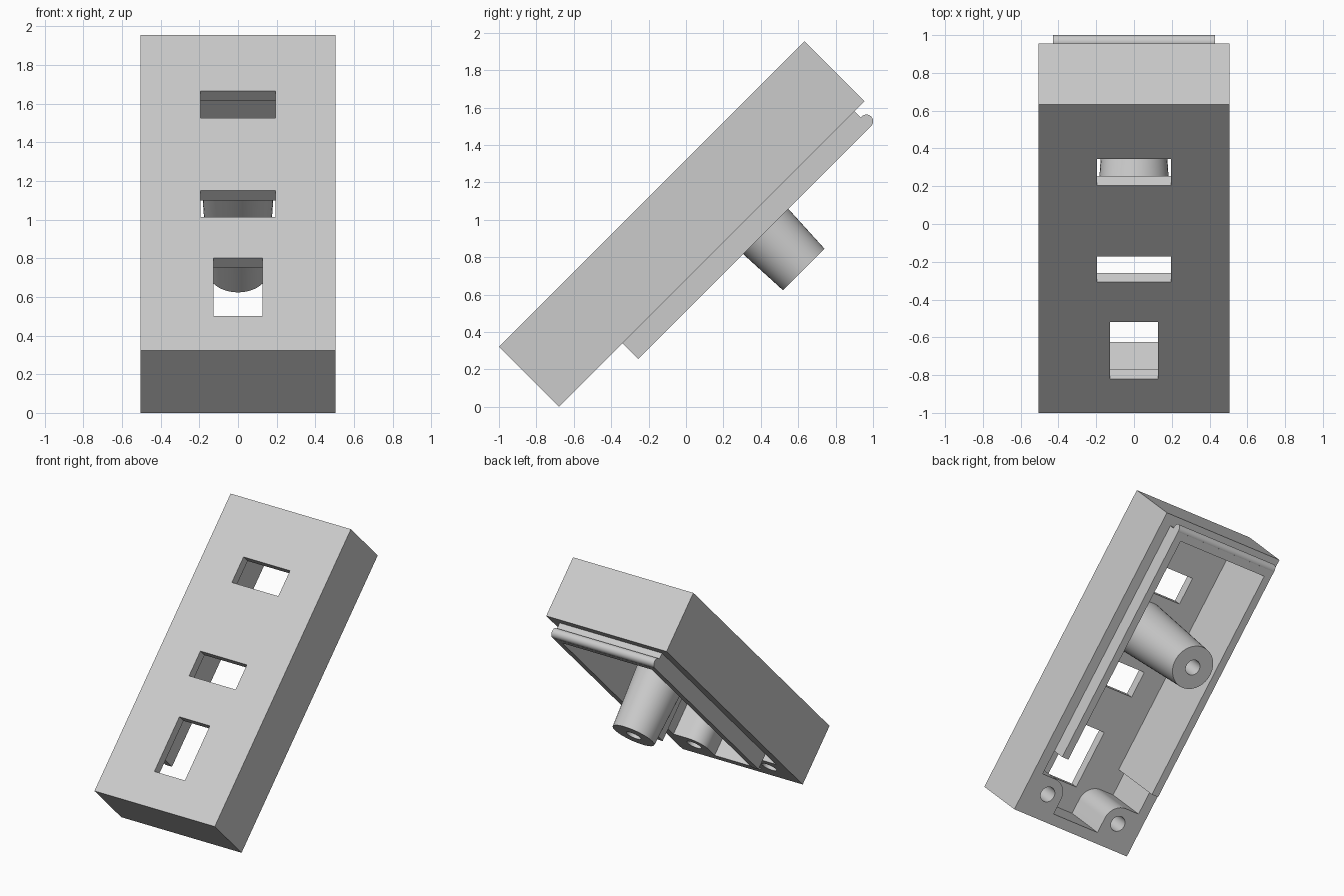
import bpy
import bmesh
from math import pi, cos, sin, radians
from mathutils import Matrix, Vector

cube = bpy.data.objects.get("Cube")
if cube:
    bpy.data.objects.remove(cube, do_unlink=True)

# Case dimensions: x is width, u runs up the slope, v runs from the face to the back
W, L, D = 0.505, 2.309, 0.455
WALL, FLOOR = 0.075, 0.07
IN_X, IN_U = W - WALL, L - WALL
TILT = Matrix.Translation((0, -1, D * cos(pi / 4))) @ Matrix.Rotation(radians(45), 4, 'X')

grey = bpy.data.materials.new("light_grey")
grey.use_nodes = True
grey.diffuse_color = (0.6, 0.6, 0.6, 1)
grey.node_tree.nodes["Principled BSDF"].inputs["Base Color"].default_value = (0.6, 0.6, 0.6, 1)


def make(name, bm):
    bmesh.ops.recalc_face_normals(bm, faces=bm.faces)
    mesh = bpy.data.meshes.new(name)
    bm.to_mesh(mesh)
    bm.free()
    mesh.materials.append(grey)
    ob = bpy.data.objects.new(name, mesh)
    bpy.context.collection.objects.link(ob)
    return ob


def prism(name, outline, v0, v1):
    """Extrude an (x, u) outline from depth v0 to v1."""
    bm = bmesh.new()
    face = bm.faces.new([bm.verts.new((x, u, -v0)) for x, u in outline])
    new = bmesh.ops.extrude_face_region(bm, geom=[face])["geom"]
    bmesh.ops.translate(bm, vec=(0, 0, v0 - v1),
                        verts=[g for g in new if isinstance(g, bmesh.types.BMVert)])
    return make(name, bm)


def block(name, x0, x1, u0, u1, v0, v1):
    return prism(name, [(x0, u0), (x1, u0), (x1, u1), (x0, u1)], v0, v1)


def rod(name, centre, r0, r1, length, axis='Z'):
    bm = bmesh.new()
    bmesh.ops.create_cone(bm, cap_ends=True, segments=48, radius1=r0, radius2=r1, depth=length)
    if axis == 'X':
        bm.transform(Matrix.Rotation(pi / 2, 4, 'Y'))
    bm.transform(Matrix.Translation(Vector(centre)))
    return make(name, bm)


def bore(name, x, u, v0, v1, r):
    return rod(name, (x, u, -(v0 + v1) / 2), r, r, v1 - v0)


def cut(ob, cutters):
    for c in cutters:
        mod = ob.modifiers.new("cut", 'BOOLEAN')
        mod.operation = 'DIFFERENCE'
        mod.solver = 'EXACT'
        mod.object = c
    bpy.context.view_layer.update()
    graph = bpy.context.evaluated_depsgraph_get()
    mesh = bpy.data.meshes.new_from_object(ob.evaluated_get(graph))
    ob.modifiers.clear()
    ob.data = mesh
    for c in cutters:
        bpy.data.objects.remove(c, do_unlink=True)


# Hollow case with three windows in its face
case = block("case", -W, W, 0, L, 0, D)
cutters = [block("cavity", -IN_X, IN_X, WALL, IN_U, FLOOR, D + 0.1)]
for half, u0, u1 in ((0.128, 0.255, 0.679), (0.195, 0.979, 1.171), (0.195, 1.704, 1.902)):
    cutters.append(block("window", -half, half, u0, u1, -0.1, FLOOR + 0.1))
cut(case, cutters)
parts = [case]

# Raised lip lining three inner walls, with a snap bead at the top
T, START, RIM = 0.055, 0.48, 0.573
right = [(-IN_X + T, IN_U - T), (-IN_X + T, START), (-IN_X, START), (-IN_X, IN_U)]
left = [(-x, u) for x, u in reversed(right)]
parts.append(prism("lip", right + left, FLOOR, RIM))
BEAD = 0.036
parts.append(rod("snap_bead", (0, IN_U + 0.007, BEAD - RIM), BEAD, BEAD, 2 * IN_X, 'X'))

# Tapered central post with a blind bore
POST_U, TIP = 1.444, 0.86
post = rod("post", (0, POST_U, -(FLOOR - 0.01 + TIP) / 2), 0.157, 0.196, TIP - FLOOR + 0.01)
cut(post, [bore("post_bore", 0, POST_U, 0.35, TIP + 0.1, 0.055)])
parts.append(post)

# Two corner screw bosses, rounded on the inner corner
BX, BU, R = 0.315, 0.185, 0.118
for side, name in ((1, "left_boss"), (-1, "right_boss")):
    arc = [(BX + R * cos(a), BU + R * sin(a)) for a in
           (pi / 2 + i * pi / 24 for i in range(13))]
    outline = [(IN_X, WALL), (IN_X, BU + R)] + arc + [(BX - R, WALL)]
    boss = prism(name, [(side * x, u) for x, u in outline], FLOOR, D)
    cut(boss, [bore("boss_bore", side * BX, BU, 0.15, D + 0.1, 0.055)])
    parts.append(boss)

# Lean everything back and shade the round parts smooth
bpy.ops.object.select_all(action='DESELECT')
for ob in parts:
    ob.data.transform(TILT)
    ob.select_set(True)
bpy.context.view_layer.objects.active = case
bpy.ops.object.shade_smooth_by_angle(angle=radians(30))
